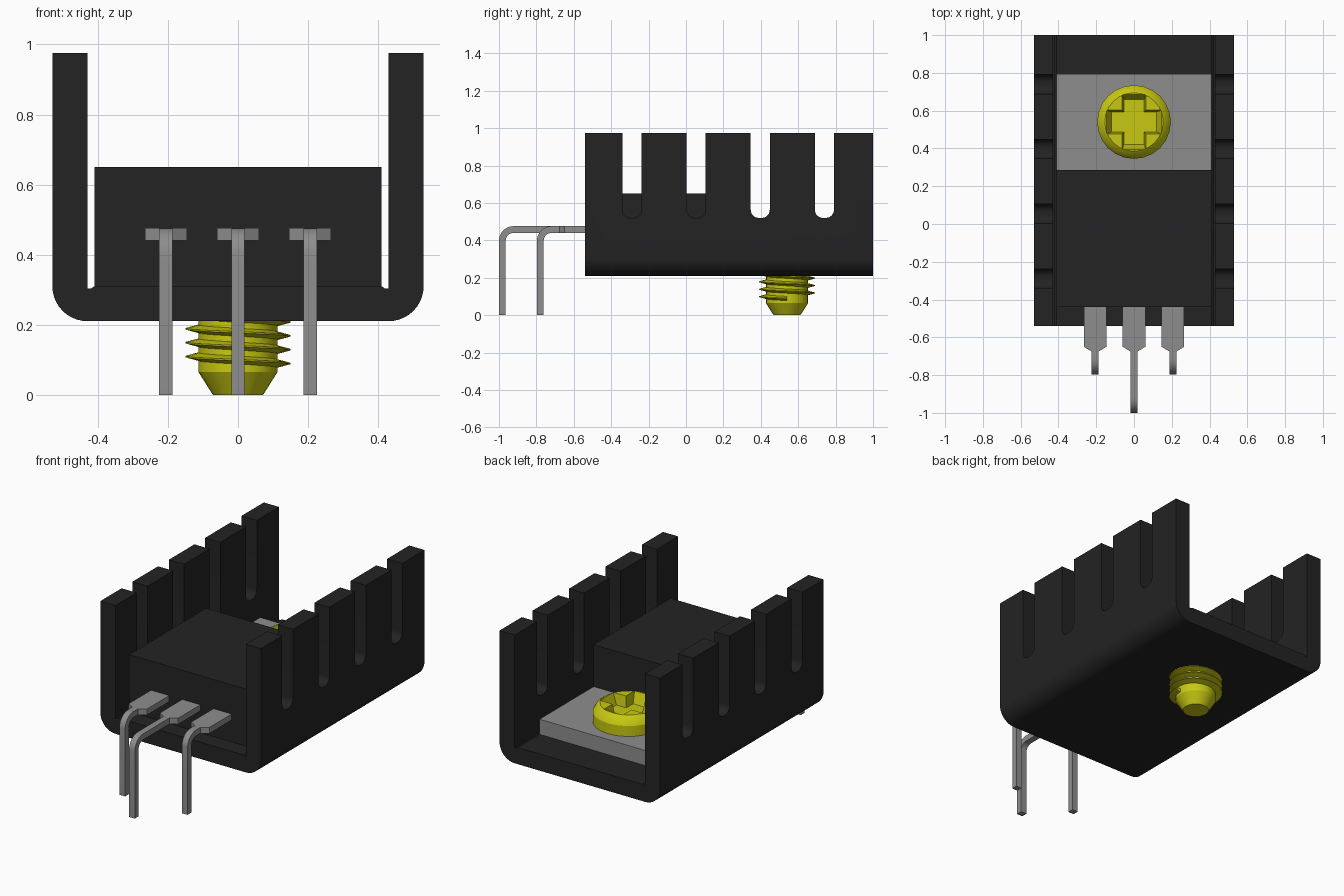
import bpy, bmesh, math

cube = bpy.data.objects.get("Cube")
if cube:
    bpy.data.objects.remove(cube, do_unlink=True)


def material(name, rgb):
    m = bpy.data.materials.new(name)
    m.use_nodes = True
    m.diffuse_color = (*rgb, 1)
    m.node_tree.nodes["Principled BSDF"].inputs["Base Color"].default_value = (*rgb, 1)
    return m


BLACK = material("matte black", (0.017, 0.017, 0.017))
GREY = material("tinned grey", (0.27, 0.27, 0.27))
YELLOW = material("yellow metal", (0.58, 0.58, 0.006))


def add_loft(bm, rings):
    """Bridge matching closed rings of points and cap both ends."""
    loops = [[bm.verts.new(p) for p in ring] for ring in rings]
    n = len(loops[0])
    for a, b in zip(loops, loops[1:]):
        for i in range(n):
            j = (i + 1) % n
            bm.faces.new((a[i], a[j], b[j], b[i]))
    bm.faces.new(loops[0][::-1])
    bm.faces.new(loops[-1])


def make(name, lofts, mat):
    bm = bmesh.new()
    for rings in lofts:
        add_loft(bm, rings)
    bmesh.ops.recalc_face_normals(bm, faces=bm.faces)
    me = bpy.data.meshes.new(name)
    bm.to_mesh(me)
    bm.free()
    me.materials.append(mat)
    ob = bpy.data.objects.new(name, me)
    bpy.context.collection.objects.link(ob)
    return ob


def activate(ob):
    bpy.ops.object.select_all(action='DESELECT')
    ob.select_set(True)
    bpy.context.view_layer.objects.active = ob


def smooth(ob, degrees=30):
    activate(ob)
    bpy.ops.object.shade_smooth_by_angle(angle=math.radians(degrees))


def cut(ob, cutter):
    cutter.hide_render = True
    mod = ob.modifiers.new("cut", 'BOOLEAN')
    mod.operation = 'DIFFERENCE'
    mod.solver = 'EXACT'
    mod.object = cutter
    activate(ob)
    bpy.ops.object.modifier_apply(modifier=mod.name)
    bpy.data.objects.remove(cutter, do_unlink=True)


def box(x0, x1, y0, y1, z0, z1):
    return [[(x0, y0, z), (x1, y0, z), (x1, y1, z), (x0, y1, z)] for z in (z0, z1)]


def arc(cx, cy, r, a0, a1, n):
    return [(cx + r * math.cos(math.radians(a0 + (a1 - a0) * i / n)),
             cy + r * math.sin(math.radians(a0 + (a1 - a0) * i / n))) for i in range(n + 1)]


# Heatsink: U-shaped channel with rounded lower edges, slotted side walls
TOP, BASE, FLOOR = 0.975, 0.21, 0.31
half = arc(0.43, BASE + 0.1, 0.1, -90, 0, 10) + [
    (0.53, TOP), (0.43, TOP), (0.43, FLOOR - 0.007), (0.42, FLOOR - 0.007), (0.41, FLOOR)]
profile = half + [(-x, z) for x, z in reversed(half)]
heatsink = make("heatsink", [[[(x, y, z) for x, z in profile] for y in (-0.54, 1.0)]], BLACK)

slots = []
for i in range(4):
    yc = -0.289 + 0.343 * i
    outline = ([(yc - 0.051, 1.1)] + arc(yc - 0.008, 0.563, 0.043, 180, 270, 6)
               + arc(yc + 0.008, 0.563, 0.043, 270, 360, 6) + [(yc + 0.051, 1.1)])
    slots.append([[(x, y, z) for y, z in outline] for x in (-0.7, 0.7)])
cut(heatsink, make("slot_cutter", slots, BLACK))
smooth(heatsink)

# Transistor package: plastic body and metal mounting tab
TAB_TOP = 0.40
make("package_body", [box(-0.41, 0.41, -0.44, 0.285, FLOOR, 0.65)], BLACK)
make("mounting_tab", [box(-0.41, 0.41, 0.285, 0.795, FLOOR, TAB_TOP)], GREY)


# Bent leads: wide shoulder, taper, then a narrow leg turned down
def lead(name, xc, y_end):
    t, r, z_top = 0.018, 0.078, 0.476
    zc = z_top - t
    path = [(-0.44, zc, 0.06, 90), (-0.65, zc, 0.06, 90), (-0.675, zc, 0.019, 90)]
    for i in range(9):
        a = 90 + 90 * i / 8
        ca, sa = math.cos(math.radians(a)), math.sin(math.radians(a))
        path.append((y_end + r + (r - t) * ca, z_top - r + (r - t) * sa, 0.019, a))
    path.append((y_end + t, 0, 0.019, 180))
    rings = []
    for y, z, w, a in path:
        dy, dz = t * math.cos(math.radians(a)), t * math.sin(math.radians(a))
        rings.append([(xc - w, y + dy, z + dz), (xc + w, y + dy, z + dz),
                      (xc + w, y - dy, z - dz), (xc - w, y - dy, z - dz)])
    smooth(make(name, [rings], GREY))


lead("lead_right", -0.206, -0.797)
lead("lead_middle", 0, -1.0)
lead("lead_left", 0.206, -0.797)

# Screw head with a tapered cross recess
SY = 0.54


def turned(points, n=24):
    return [[(r * math.cos(2 * math.pi * i / n), SY + r * math.sin(2 * math.pi * i / n), z)
             for i in range(n)] for r, z in points]


def cross(arm, w, z):
    quarter = [(arm, -w), (arm, w), (w, w)]
    pts = []
    for k in range(4):
        c, s = (1, 0, -1, 0)[k], (0, 1, 0, -1)[k]
        pts += [(x * c - y * s, SY + x * s + y * c, z) for x, y in quarter]
    return pts


head = make("screw_head", [turned([(0.195, TAB_TOP), (0.195, 0.462), (0.18, 0.49), (0.155, 0.51)])], YELLOW)
cut(head, make("cross_cutter", [[cross(0.118, 0.053, 0.445), cross(0.149, 0.064, 0.52)]], YELLOW))
smooth(head, 25)

# Screw shaft with tapered tip
smooth(make("screw_shaft", [turned([(0.072, 0), (0.113, 0.065), (0.113, TAB_TOP)])], YELLOW))

# Helical thread
rings = []
for i in range(24 * 7 // 2 + 1):
    turn = i / 24
    a = math.pi + 2 * math.pi * turn
    z = 0.228 - 0.0397 * turn
    rings.append([(r * math.cos(a), SY + r * math.sin(a), z + dz)
                  for r, dz in ((0.107, -0.013), (0.15, -0.002), (0.15, 0.002), (0.107, 0.013))])
smooth(make("screw_thread", [rings], YELLOW))
